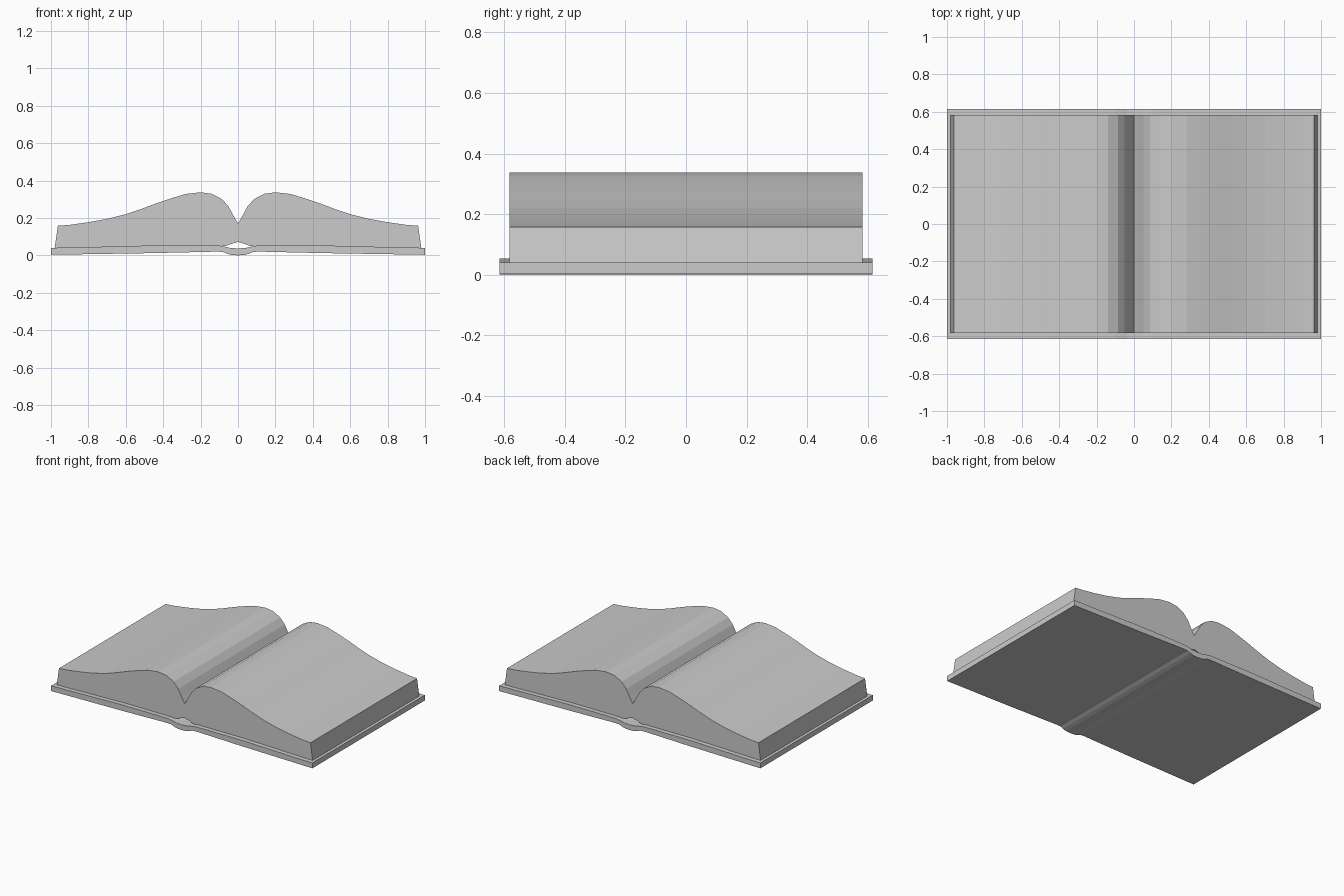
import bpy
import bmesh

if "Cube" in bpy.data.objects:
    bpy.data.objects.remove(bpy.data.objects["Cube"])


def material(name, rgb):
    m = bpy.data.materials.new(name)
    m.diffuse_color = (*rgb, 1.0)
    m.use_nodes = True
    m.node_tree.nodes["Principled BSDF"].inputs["Base Color"].default_value = m.diffuse_color
    return m


def mirrored(half):
    """Mirror a right-hand outline that starts and ends on x = 0."""
    return half + [(-x, z) for x, z in reversed(half) if x > 0]


def extrude_profile(name, outline, half_depth, mat):
    """Extrude an x-z outline along y, centred on y = 0."""
    bm = bmesh.new()
    face = bm.faces.new([bm.verts.new((x, -half_depth, z)) for x, z in outline])
    geo = bmesh.ops.extrude_face_region(bm, geom=[face])["geom"]
    moved = [g for g in geo if isinstance(g, bmesh.types.BMVert)]
    bmesh.ops.translate(bm, verts=moved, vec=(0, 2 * half_depth, 0))
    bmesh.ops.recalc_face_normals(bm, faces=bm.faces)
    me = bpy.data.meshes.new(name)
    bm.to_mesh(me)
    bm.free()
    me.materials.append(mat)
    ob = bpy.data.objects.new(name, me)
    bpy.context.collection.objects.link(ob)
    return ob


grey = material("plain grey", (0.6, 0.6, 0.6))

# Cover: two thin boards joined by a curved spine
cover_half = [
    (0, 0), (0.035, 0.002), (0.06, 0.009), (0.08, 0.018), (0.11, 0.02),
    (0.45, 0.012), (1.0, 0.003), (1.0, 0.04), (0.88, 0.042), (0.45, 0.053),
    (0.10, 0.052), (0.07, 0.046), (0.04, 0.039), (0, 0.037),
]
extrude_profile("cover", mirrored(cover_half), 0.615, grey)

# Page block: two swelling stacks that dip into the gutter
pages_half = [
    (0, 0.071), (0.03, 0.063), (0.065, 0.050), (0.10, 0.050), (0.45, 0.051),
    (0.88, 0.040), (0.98, 0.039),
    (0.963, 0.158), (0.90, 0.163), (0.80, 0.177), (0.70, 0.195),
    (0.60, 0.220), (0.52, 0.247), (0.44, 0.277), (0.36, 0.304),
    (0.28, 0.328), (0.20, 0.337), (0.14, 0.329), (0.085, 0.300),
    (0.05, 0.260), (0.025, 0.213), (0, 0.170),
]
extrude_profile("pages", mirrored(pages_half), 0.583, grey)
